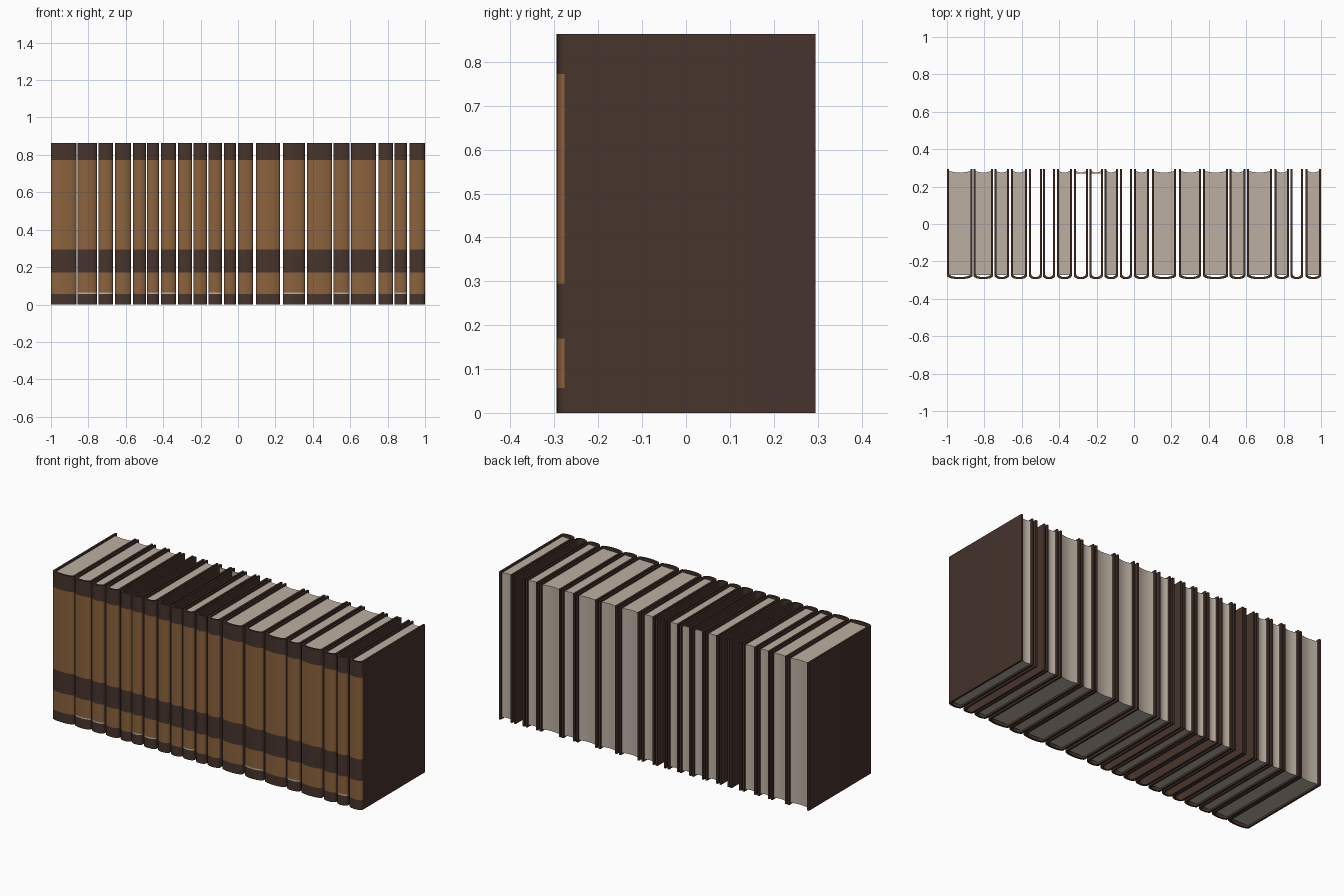
import bpy
import bmesh
import math

cube = bpy.data.objects.get("Cube")
if cube:
    bpy.data.objects.remove(cube, do_unlink=True)


def material(name, rgb):
    m = bpy.data.materials.new(name)
    m.use_nodes = True
    color = (*rgb, 1)
    m.diffuse_color = color
    bsdf = m.node_tree.nodes["Principled BSDF"]
    bsdf.inputs["Base Color"].default_value = color
    bsdf.inputs["Roughness"].default_value = 0.9
    return m


LEATHER = material("dark brown leather", (0.062, 0.034, 0.026))
TAN = material("tan spine panel", (0.26, 0.122, 0.046))
PAPER = material("aged paper", (0.5, 0.43, 0.36))

HEIGHT, DEPTH, BOARD = 0.863, 0.295, 0.011
BULGE, LIP, STEPS = 0.018, 0.01, 10
LEVELS = [0, 0.057, 0.065, 0.17, 0.295, 0.772, HEIGHT]
TAN_BANDS = [(0.057, 0.17), (0.295, 0.772)]


def finish(bm, name, mats):
    bmesh.ops.recalc_face_normals(bm, faces=bm.faces[:])
    me = bpy.data.meshes.new(name)
    bm.to_mesh(me)
    bm.free()
    for m in mats:
        me.materials.append(m)
    ob = bpy.data.objects.new(name, me)
    bpy.context.scene.collection.objects.link(ob)
    return ob


def u_profile(x0, x1, inset):
    """Cover outline: back edge, round the spine, back edge again."""
    mid, half = (x0 + x1) / 2, (x1 - x0) / 2 - inset
    pts = [(mid - half, DEPTH)]
    for i in range(STEPS + 1):
        a = math.pi * i / STEPS
        pts.append((mid - half * math.cos(a),
                    -DEPTH + BULGE + inset - BULGE * math.sin(a)))
    pts.append((mid + half, DEPTH))
    return pts


def cover(x0, x1, name, worn):
    """Boards and rounded spine as one folded shell with coloured bands."""
    bm = bmesh.new()
    outer = u_profile(x0, x1, 0)
    loop = outer + u_profile(x0, x1, BOARD)[::-1]
    rings = [[bm.verts.new((x, y, z)) for x, y in loop] for z in LEVELS]
    n, k = len(loop), len(outer)
    for low, high, z0, z1 in zip(rings, rings[1:], LEVELS, LEVELS[1:]):
        for i in range(n):
            j = (i + 1) % n
            f = bm.faces.new((low[i], low[j], high[j], high[i]))
            mid_z = (z0 + z1) / 2
            if 1 <= i <= STEPS and any(a < mid_z < b for a, b in TAN_BANDS):
                f.material_index = 1
                if worn and z1 < 0.1:
                    f.material_index = 2
    for ring in (rings[0], rings[-1]):
        for i in range(k - 1):
            bm.faces.new((ring[i], ring[i + 1], ring[n - 2 - i], ring[n - 1 - i]))
    return finish(bm, name, [LEATHER, TAN, PAPER])


def pages(x0, x1, name, sheet_only):
    """Page block with a hollow fore edge, or only the fore edge sheet."""
    a, b = x0 + BOARD, x1 - BOARD
    pts = []
    for i in range(7):
        t = i / 6
        pts.append((a + (b - a) * t, DEPTH - 0.012 - 0.008 * math.sin(math.pi * t)))
    front = 0.27 if sheet_only else -DEPTH + BULGE + 0.005
    pts += [(b, front), (a, front)]
    bm = bmesh.new()
    face = bm.faces.new([bm.verts.new((x, y, LIP)) for x, y in pts])
    new = bmesh.ops.extrude_face_region(bm, geom=[face])["geom"]
    for v in new:
        if isinstance(v, bmesh.types.BMVert):
            v.co.z = HEIGHT - LIP
    return finish(bm, name, [PAPER])


# Left and right edge of every volume along the row
BOOKS = [(-1, -.863), (-.858, -.754), (-.746, -.668), (-.658, -.572),
         (-.561, -.492), (-.487, -.422), (-.412, -.332), (-.321, -.246),
         (-.238, -.166), (-.158, -.086), (-.075, -.011), (0, .08),
         (.096, .225), (.24, .358), (.369, .503), (.511, .596),
         (.604, .738), (.751, .829), (.837, .904), (.917, 1)]
EMPTY = {4, 5, 10, 18}
SHEET_ONLY = {7, 8}
WORN = {1, 2, 5, 6, 9, 13, 15, 18}

made = []
for i, (x0, x1) in enumerate(BOOKS):
    made.append(cover(x0, x1, f"book_cover_{i + 1}", i in WORN))
    if i not in EMPTY:
        made.append(pages(x0, x1, f"book_pages_{i + 1}", i in SHEET_ONLY))

# Smooth the rounded spines, keep the board edges crisp
bpy.ops.object.select_all(action='DESELECT')
for ob in made:
    ob.select_set(True)
bpy.context.view_layer.objects.active = made[0]
bpy.ops.object.shade_smooth_by_angle(angle=math.radians(35))
